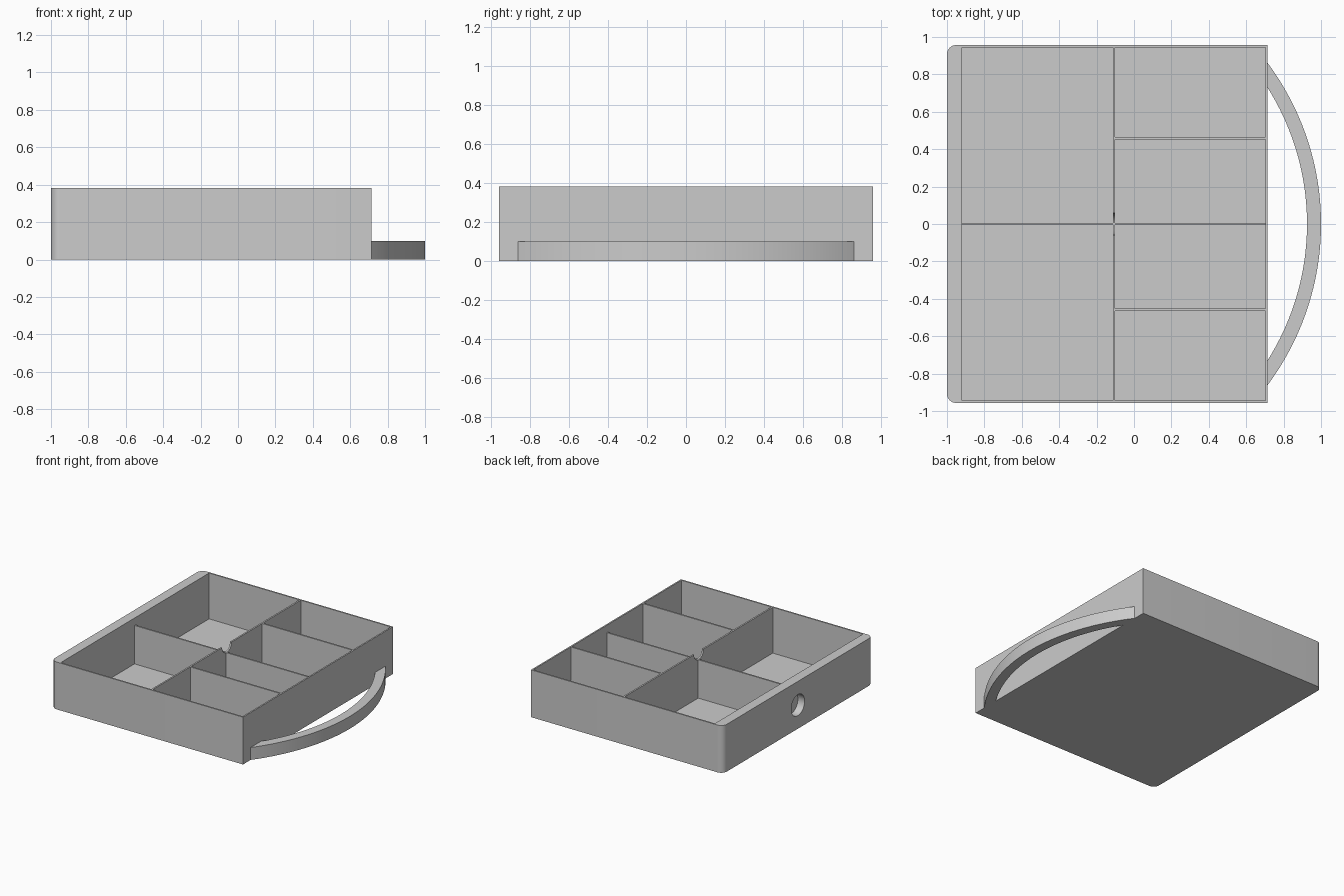
import bpy
import bmesh
from math import cos, sin, asin, acos, pi
from mathutils import Matrix, Vector

cube = bpy.data.objects.get("Cube")
if cube:
    bpy.data.objects.remove(cube, do_unlink=True)

grey = bpy.data.materials.new("light grey")
grey.use_nodes = True
colour = (0.6, 0.6, 0.6, 1)
grey.diffuse_color = colour
grey.node_tree.nodes["Principled BSDF"].inputs["Base Color"].default_value = colour

# Main dimensions
LEFT, RIGHT, HALF_Y, HEIGHT = -1.0, 0.715, 0.957, 0.382
WALL, THICK_WALL, FLOOR = 0.012, 0.08, 0.012
CORNER = 0.05
IN_LEFT, IN_RIGHT, IN_Y = LEFT + THICK_WALL, RIGHT - WALL, HALF_Y - WALL
SPINE_X, HALF_T = -0.107, 0.0065
NOTCH = 0.06


def prism(name, points, direction):
    """Extrude a closed outline of 3D points along a direction."""
    bm = bmesh.new()
    face = bm.faces.new([bm.verts.new(p) for p in points])
    new = bmesh.ops.extrude_face_region(bm, geom=[face])["geom"]
    verts = [v for v in new if isinstance(v, bmesh.types.BMVert)]
    bmesh.ops.translate(bm, verts=verts, vec=Vector(direction))
    bmesh.ops.recalc_face_normals(bm, faces=bm.faces)
    mesh = bpy.data.meshes.new(name)
    bm.to_mesh(mesh)
    bm.free()
    mesh.materials.append(grey)
    obj = bpy.data.objects.new(name, mesh)
    bpy.context.collection.objects.link(obj)
    return obj


def block(name, x0, x1, y0, y1, z0, z1):
    outline = [(x0, y0, z0), (x1, y0, z0), (x1, y1, z0), (x0, y1, z0)]
    return prism(name, outline, (0, 0, z1 - z0))


def smooth(obj):
    bpy.ops.object.select_all(action="DESELECT")
    obj.select_set(True)
    bpy.context.view_layer.objects.active = obj
    bpy.ops.object.shade_smooth_by_angle(angle=pi / 6)


def cut(obj, cutter):
    mod = obj.modifiers.new("cut", "BOOLEAN")
    mod.operation, mod.solver, mod.object = "DIFFERENCE", "EXACT", cutter
    bpy.context.view_layer.objects.active = obj
    bpy.ops.object.modifier_apply(modifier=mod.name)
    bpy.data.objects.remove(cutter, do_unlink=True)


# Tray body with two rounded corners on the thick wall side
STEPS = 8
outline = [(RIGHT, -HALF_Y, 0), (RIGHT, HALF_Y, 0)]
for side, start in ((1, pi / 2), (-1, pi)):
    for i in range(STEPS + 1):
        a = start + pi / 2 * i / STEPS
        outline.append((LEFT + CORNER + CORNER * cos(a),
                        side * (HALF_Y - CORNER) + CORNER * sin(a), 0))
tray = prism("tray", outline, (0, 0, HEIGHT))
cut(tray, block("cavity_cutter", IN_LEFT, IN_RIGHT, -IN_Y, IN_Y, FLOOR, HEIGHT + 0.1))

# Blind round socket in the thick wall
ring = [(LEFT - 0.1, 0.085 * cos(2 * pi * i / 40), 0.19 + 0.085 * sin(2 * pi * i / 40))
        for i in range(40)]
cut(tray, prism("socket_cutter", ring, (0.16, 0, 0)))
smooth(tray)

# Lengthwise divider with a half-round notch in the middle of its top edge
x0, x1 = SPINE_X - HALF_T, SPINE_X + HALF_T
profile = [(x0, IN_Y, HEIGHT), (x0, IN_Y, FLOOR), (x0, -IN_Y, FLOOR), (x0, -IN_Y, HEIGHT)]
for i in range(21):
    a = pi + pi * i / 20
    profile.append((x0, NOTCH * cos(a), HEIGHT + NOTCH * sin(a)))
smooth(prism("main_divider", profile, (x1 - x0, 0, 0)))

# Cross dividers: low ones in the middle, full-height ones in the small bays
low = HEIGHT - NOTCH
for name, a, b, y, top in (
        ("left_bay_divider", IN_LEFT, x0, 0, low),
        ("middle_bay_divider", x1, IN_RIGHT, 0, low),
        ("front_bay_divider", x1, IN_RIGHT, -0.459, HEIGHT),
        ("back_bay_divider", x1, IN_RIGHT, 0.459, HEIGHT)):
    block(name, a, b, y - HALF_T, y + HALF_T, FLOOR, top)

# Curved handle, a band between two arcs ending on the tray wall
CENTRE_X, OUTER, INNER, SEGMENTS = -0.44, 1.44, 1.365, 48


def arc(radius):
    end = acos((RIGHT - CENTRE_X) / radius)
    angles = [end * (2 * i / SEGMENTS - 1) for i in range(SEGMENTS + 1)]
    return [(CENTRE_X + radius * cos(a), radius * sin(a), 0) for a in angles]


smooth(prism("handle", arc(OUTER) + arc(INNER)[::-1], (0, 0, 0.1)))
